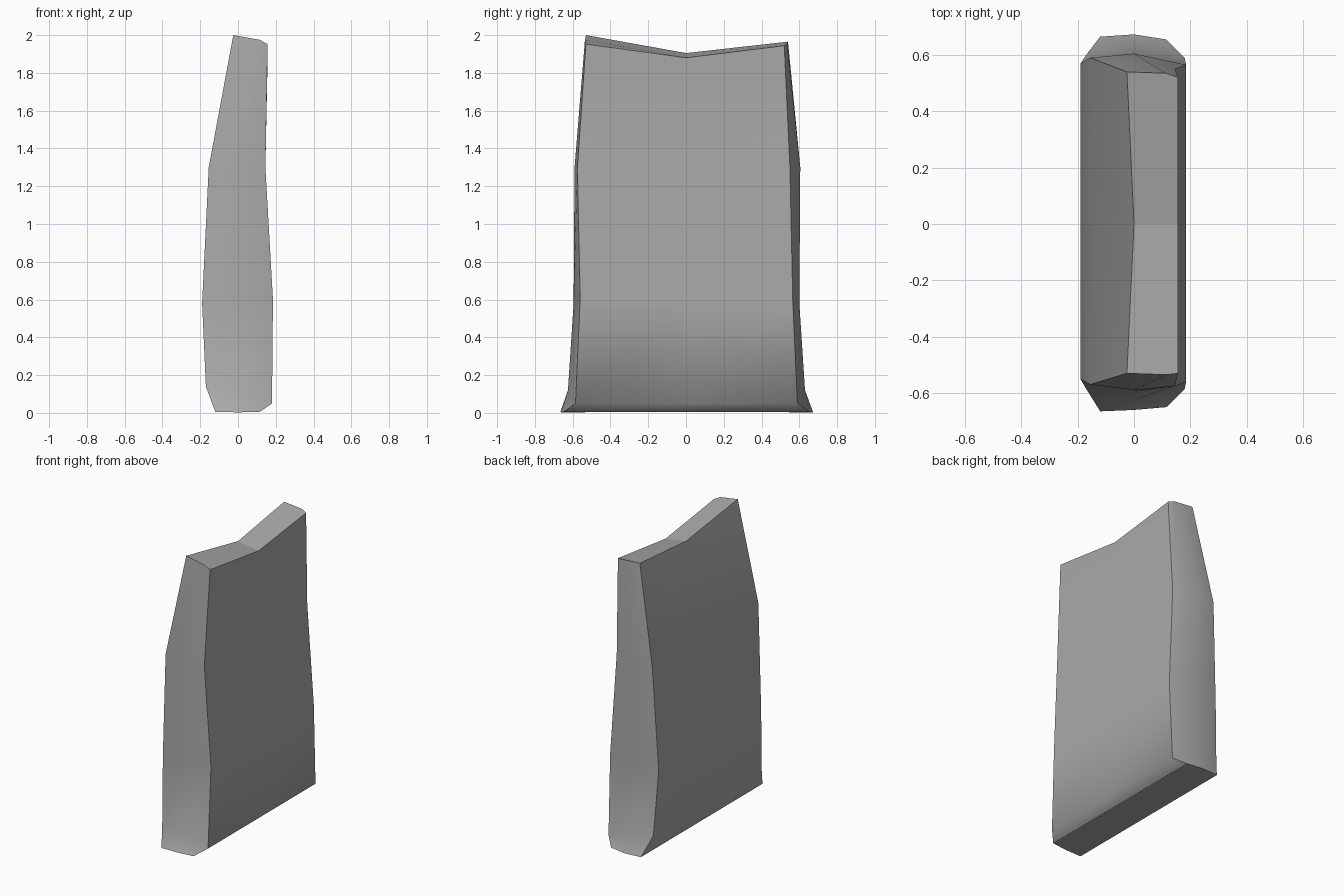
import bpy
import bmesh

default_cube = bpy.data.objects.get("Cube")
if default_cube:
    bpy.data.objects.remove(default_cube, do_unlink=True)


def flat_material(name, value):
    material = bpy.data.materials.new(name)
    material.use_nodes = True
    colour = (value, value, value, 1)
    material.diffuse_color = colour
    material.node_tree.nodes["Principled BSDF"].inputs["Base Color"].default_value = colour
    return material


# Each level runs from the left broad side, over the middle, to the right one:
# x, front y, back y, height
levels = [
    [(-.12, -.665, .665, .005), (0, -.66, .673, .003), (.115, -.65, .655, .005)],
    [(-.17, -.585, .6, .14), (0, -.625, .63, .12), (.18, -.585, .59, .05)],
    [(-.19, -.55, .57, .58), (0, -.595, .6, .58), (.185, -.56, .565, .6)],
    [(-.155, -.57, .59, .13 * 10), (0, -.59, .605, .13 * 10), (.145, -.575, .55, .13 * 10)],
    [(-.025, -.53, .54, 2), (.115, -.535, .535, 1.975), (.157, -.53, .52, 1.952)],
]
back_top_drop = (.035, .02, .008)
notch = [(0, 0, 1.905), (.157, 0, 1.88)]

bm = bmesh.new()
rings = []
for index, level in enumerate(levels):
    is_top = index == len(levels) - 1
    front = [bm.verts.new((x, yf, z)) for x, yf, yb, z in level]
    back = [bm.verts.new((x, yb, z - (drop if is_top else 0)))
            for (x, yf, yb, z), drop in zip(level, back_top_drop)]
    # Halfway points of the broad sides, dipping into a notch at the top
    spots = notch if is_top else [(level[i][0], 0, level[i][3]) for i in (0, -1)]
    left_mid, right_mid = [bm.verts.new(spot) for spot in spots]
    rings.append(front + [right_mid] + back[::-1] + [left_mid])

# Wall faces between neighbouring rings
count = len(rings[0])
for lower, upper in zip(rings, rings[1:]):
    for i in range(count):
        j = (i + 1) % count
        bm.faces.new((lower[i], lower[j], upper[j], upper[i]))

# Underside and the two slopes of the notched top
bm.faces.new(rings[0][::-1])
top = rings[-1]
bm.faces.new((*top[:4], top[-1]))
bm.faces.new(top[3:])
bmesh.ops.recalc_face_normals(bm, faces=bm.faces)

# Smooth surfaces with crisp corners, rims and notch
corners = [{ring[i] for ring in rings} for i in (0, 2, 4, 6)]
crisp_groups = corners + [set(rings[0]), set(top)]
for face in bm.faces:
    face.smooth = True
for edge in bm.edges:
    edge.smooth = not any(set(edge.verts) <= group for group in crisp_groups)

mesh = bpy.data.meshes.new("stone_slab")
bm.to_mesh(mesh)
bm.free()
slab = bpy.data.objects.new("stone_slab", mesh)
bpy.context.collection.objects.link(slab)
mesh.materials.append(flat_material("stone grey", .4))
